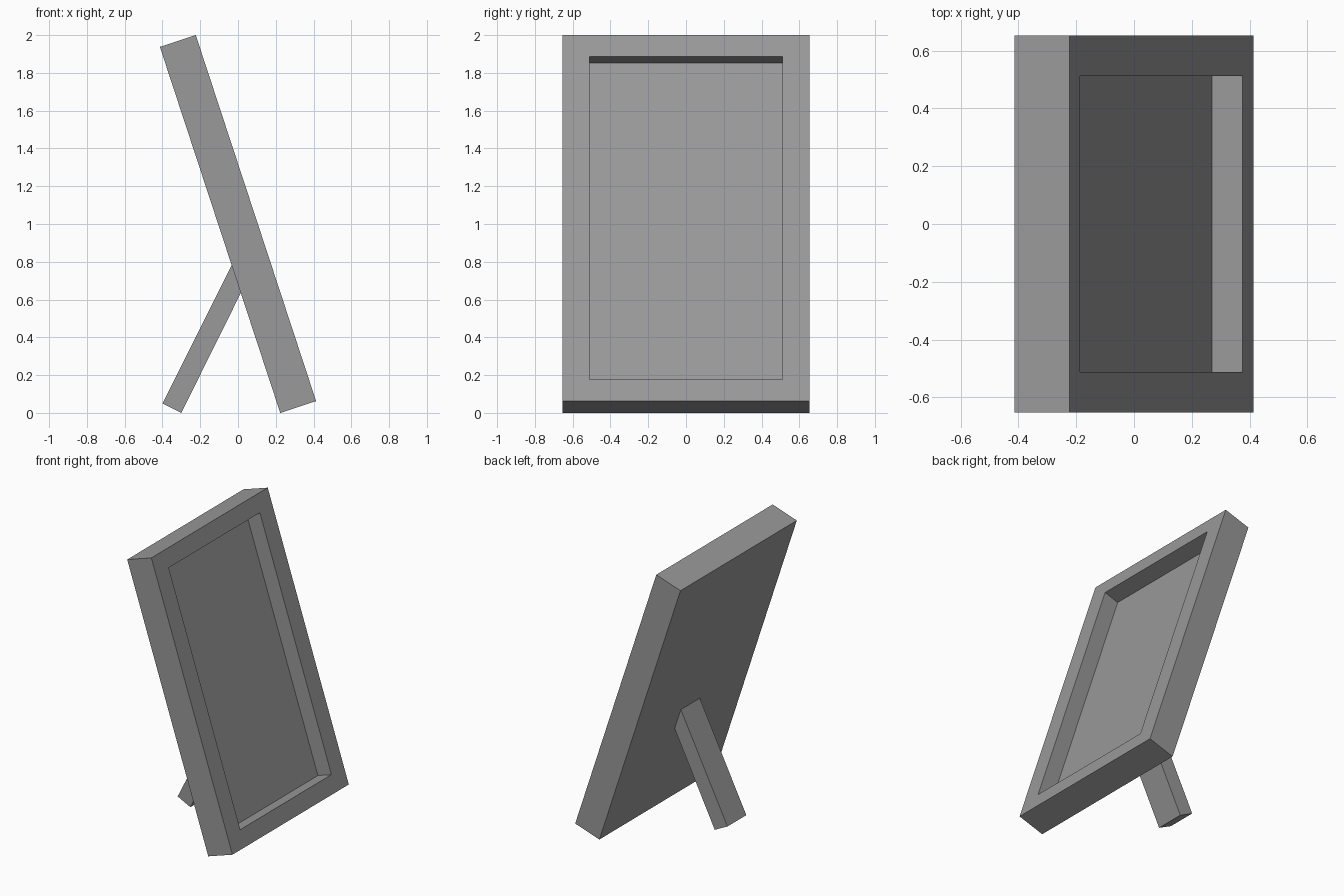
import bpy
import bmesh
from math import radians
from mathutils import Matrix, Vector

cube = bpy.data.objects.get("Cube")
if cube:
    bpy.data.objects.remove(cube, do_unlink=True)

LENGTH, WIDTH, THICK = 2.04, 1.306, 0.2
TILT = radians(18.2)
OPEN_LENGTH, SIDE_BORDER, DEPTH = 1.68, 0.2, 0.112

grey = bpy.data.materials.new("grey")
grey.use_nodes = True
colour = (0.32, 0.32, 0.32, 1)
grey.diffuse_color = colour
grey.node_tree.nodes["Principled BSDF"].inputs["Base Color"].default_value = colour


def add_object(name, bm):
    bmesh.ops.recalc_face_normals(bm, faces=bm.faces)
    mesh = bpy.data.meshes.new(name)
    bm.to_mesh(mesh)
    bm.free()
    mesh.materials.append(grey)
    obj = bpy.data.objects.new(name, mesh)
    bpy.context.collection.objects.link(obj)
    return obj


# Leaning picture frame with a sunken panel
bm = bmesh.new()
bmesh.ops.create_cube(bm, size=1)
bmesh.ops.scale(bm, vec=(THICK, WIDTH, LENGTH), verts=bm.verts)
front = max(bm.faces, key=lambda f: f.normal.x)
bmesh.ops.inset_individual(bm, faces=[front], thickness=SIDE_BORDER)
stretch = OPEN_LENGTH / (LENGTH - 2 * SIDE_BORDER)
bmesh.ops.scale(bm, vec=(1, 1, stretch), verts=front.verts)
# Sink the panel with straight walls
opening = list(front.verts)
panel = bmesh.ops.extrude_face_region(bm, geom=[front])["geom"]
panel_verts = [v for v in panel if isinstance(v, bmesh.types.BMVert)]
bmesh.ops.translate(bm, vec=(-DEPTH, 0, 0), verts=panel_verts)
if front.is_valid and all(v in opening for v in front.verts):
    bmesh.ops.delete(bm, geom=[front], context="FACES_ONLY")
bmesh.ops.transform(bm, matrix=Matrix.Rotation(-TILT, 4, "Y"), verts=bm.verts)
bmesh.ops.translate(bm, vec=(0, 0, 1), verts=bm.verts)
add_object("picture_frame", bm)

# Support leg, cut to lie against the back of the frame
LEG_WIDTH = 0.212
side_profile = [(-0.4, 0.05), (-0.3, 0.0), (0.02, 0.645), (-0.03, 0.79)]
bm = bmesh.new()
face = bm.faces.new([bm.verts.new((x, -LEG_WIDTH / 2, z)) for x, z in side_profile])
sweep = bmesh.ops.extrude_face_region(bm, geom=[face])["geom"]
bmesh.ops.translate(bm, vec=Vector((0, LEG_WIDTH, 0)),
                    verts=[v for v in sweep if isinstance(v, bmesh.types.BMVert)])
add_object("support_leg", bm)
